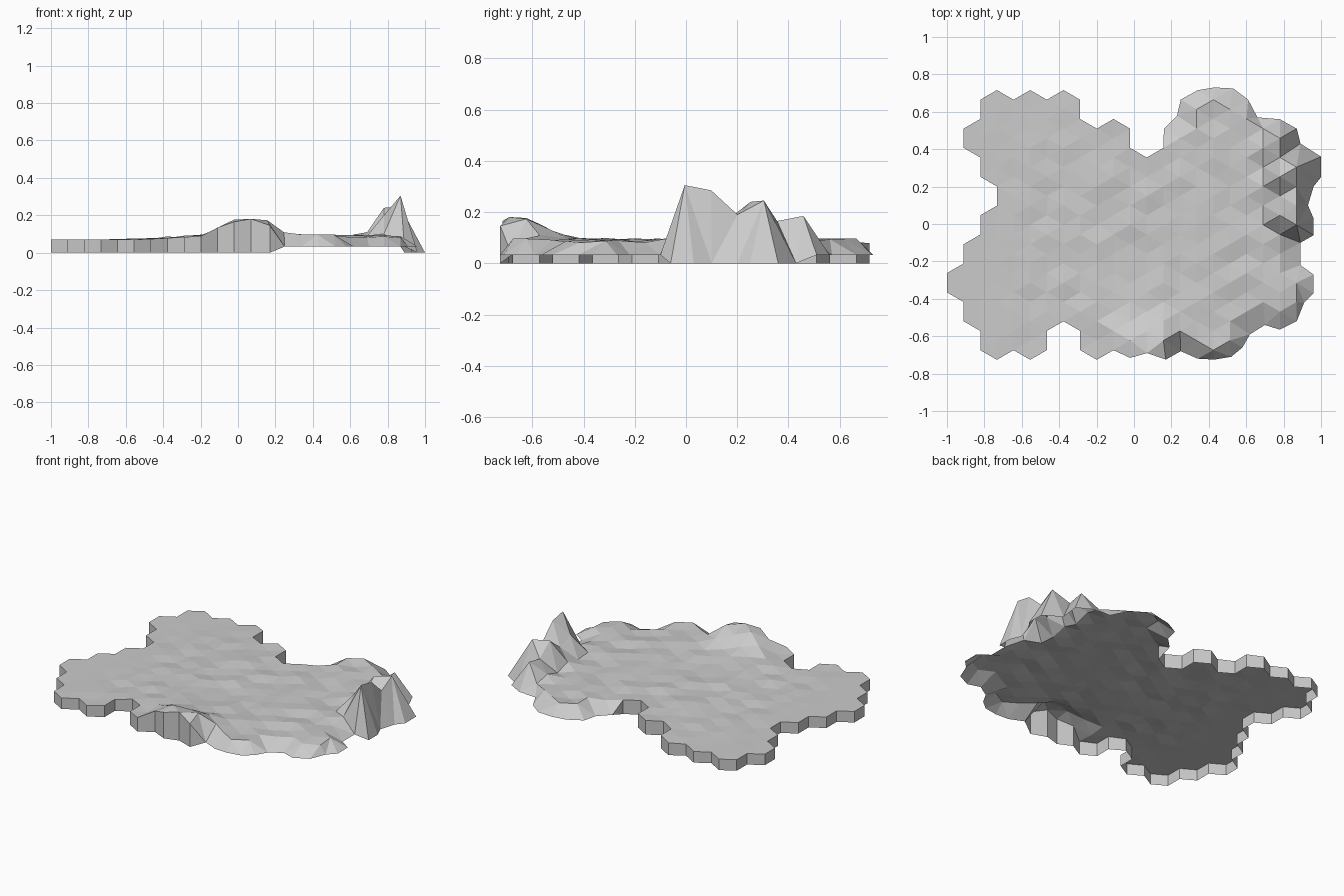
import bpy, bmesh, math, random
from mathutils import Vector
from mathutils.geometry import delaunay_2d_cdt

if "Cube" in bpy.data.objects:
    bpy.data.objects.remove(bpy.data.objects["Cube"])

random.seed(4)


def lattice(i, j):
    # half-hex steps: tile corners and centres lie where i + j is odd
    return Vector((-1 + 0.089 * i, -0.726 + 0.0515 * j))


# Hex-tile edge on the left half, counter-clockwise from the back notch
tile_edge = [(13, 22), (12, 21), (11, 22), (11, 24), (10, 25), (9, 24), (8, 25), (8, 27),
             (7, 28), (6, 27), (5, 28), (4, 27), (3, 28), (2, 27), (2, 25), (1, 24), (1, 22),
             (2, 21), (2, 19), (3, 18), (3, 16), (2, 15), (2, 13), (1, 12), (1, 10), (0, 9),
             (0, 7), (1, 6), (1, 4), (2, 3), (2, 1), (3, 0), (4, 1), (5, 0), (6, 1), (6, 3),
             (7, 4), (8, 3), (8, 1), (9, 0), (10, 1), (11, 0.2)]
# Worn, rounded shore on the right half
shore = [(0.07, -0.69), (0.17, -0.725), (0.25, -0.68), (0.34, -0.72), (0.43, -0.725),
         (0.52, -0.71), (0.58, -0.66), (0.62, -0.59), (0.7, -0.54), (0.78, -0.565),
         (0.87, -0.52), (0.91, -0.42), (0.96, -0.37), (0.96, -0.27), (0.89, -0.22),
         (0.89, -0.1), (0.96, -0.06), (0.96, 0.03), (0.93, 0.1), (0.96, 0.2), (1.0, 0.25),
         (1.0, 0.36), (0.89, 0.43), (0.87, 0.51), (0.78, 0.56), (0.66, 0.57), (0.61, 0.665),
         (0.53, 0.725), (0.43, 0.73), (0.34, 0.715), (0.25, 0.665), (0.23, 0.58), (0.16, 0.51)]
outline = [lattice(*p) for p in tile_edge] + [Vector(p) for p in shore]
n = len(outline)

# Rocky ridge heights at lattice points
ridge = {(21, 14): .305, (21, 16): .285, (20, 15): .2, (20, 17): .16, (21, 18): .19,
         (20, 19): .24, (21, 20): .245, (20, 21): .165, (21, 22): .16, (20, 23): .185,
         (19, 22): .11, (19, 18): .11, (20, 13): .1, (21, 12): .045, (21, 10): .04,
         (22, 19): .12}


def edge_distance(p):
    best = 9
    for k in range(n):
        a, b = outline[k], outline[(k + 1) % n]
        t = max(0, min(1, (p - a).dot(b - a) / (b - a).length_squared))
        best = min(best, (p - (a + (b - a) * t)).length)
    return best


def inside(p):
    hit = False
    for k in range(n):
        a, b = outline[k], outline[(k + 1) % n]
        if (a.y > p.y) != (b.y > p.y) and p.x < a.x + (p.y - a.y) * (b.x - a.x) / (b.y - a.y):
            hit = not hit
    return hit


def ramp(a, b, x):
    t = max(0, min(1, (x - a) / (b - a)))
    return t * t * (3 - 2 * t)


def ground(p):
    # gentle rise to the right plus the front mound
    mound = .1 * math.exp(-((p.x - .05) / .17) ** 4 - ((p.y + .65) / .13) ** 2)
    return .07 + .02 * ramp(-.6, -.1, p.x) - .004 * ramp(.3, .7, p.x) + mound


def at_ridge(p):
    return p.x > .86 and -.08 < p.y < .47


# Edge heights: full-height tiles, sloping shore, ridge foot on the floor
points, heights = list(outline), []
for p in outline:
    if at_ridge(p):
        heights.append(0)
    elif p.x > .2 or (p.x > .14 and p.y > .45):
        heights.append(.033)
    else:
        heights.append(ground(p))
# Lattice points inside the outline
for i in range(24):
    for j in range(30):
        p = lattice(i, j)
        if (i + j) % 2 and inside(p) and edge_distance(p) > .035:
            points.append(p)
            rough = random.uniform(-.007, .009) * ramp(-.85, -.4, p.x)
            heights.append(ridge.get((i, j), ground(p) + rough))

tris = delaunay_2d_cdt(points, [], [list(range(n))], 1, 1e-5)[2]

# Terrain sheet, open below: faceted top with a skirt only around the tall tiles
bm = bmesh.new()
top = [bm.verts.new((p.x, p.y, z)) for p, z in zip(points, heights)]
for f in tris:
    bm.faces.new([top[k] for k in f])
foot = {}
for k in range(n):
    if heights[k] > .05:
        foot[k] = bm.verts.new((outline[k].x, outline[k].y, 0))
for k in range(n):
    m = (k + 1) % n
    wall = [foot[q] for q in (k, m) if q in foot]
    if wall:
        bm.faces.new(wall + [top[m], top[k]])
bmesh.ops.delete(bm, geom=[v for v in bm.verts if not v.link_faces], context='VERTS')
bmesh.ops.recalc_face_normals(bm, faces=bm.faces)
if sum(f.normal.z for f in bm.faces) < 0:
    bmesh.ops.reverse_faces(bm, faces=bm.faces)
mesh = bpy.data.meshes.new("terrain_tile")
bm.to_mesh(mesh)
bm.free()
bpy.context.collection.objects.link(bpy.data.objects.new("terrain_tile", mesh))
